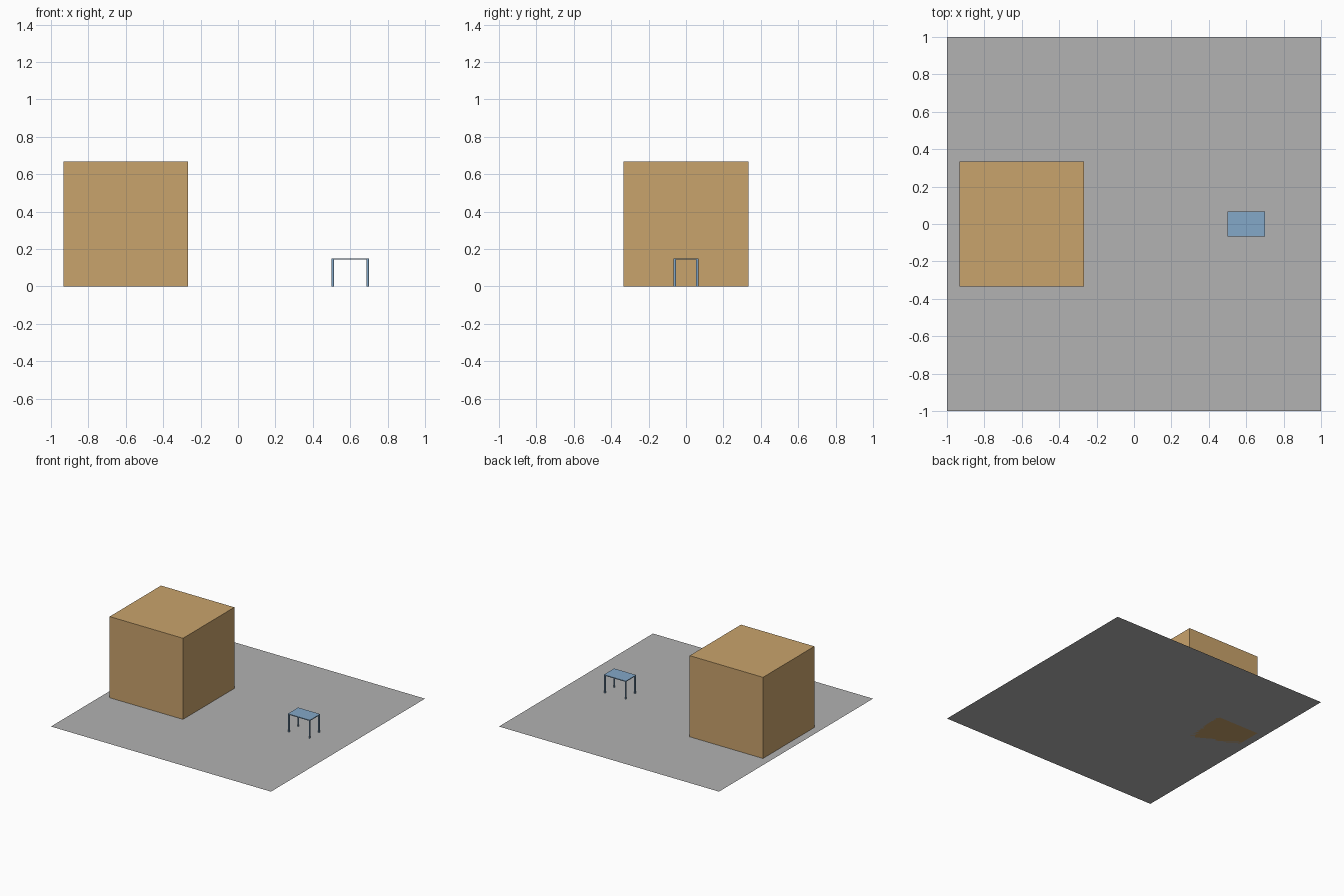
import bpy

if "Cube" in bpy.data.objects:
    bpy.data.objects.remove(bpy.data.objects["Cube"])


def material(name, srgb):
    m = bpy.data.materials.new(name)
    lin = [((c / 255 + 0.055) / 1.055) ** 2.4 for c in srgb]
    m.diffuse_color = (*lin, 1)
    m.use_nodes = True
    m.node_tree.nodes["Principled BSDF"].inputs["Base Color"].default_value = m.diffuse_color
    return m


GREY = material("floor grey", (178, 178, 178))
TAN = material("cardboard tan", (201, 163, 108))
BLUE = material("table blue", (131, 168, 200))


def finish(name, mat):
    ob = bpy.context.object
    ob.name = name
    ob.data.materials.append(mat)
    return ob


def box(name, centre, size, mat):
    bpy.ops.mesh.primitive_cube_add(size=1, location=centre)
    bpy.context.object.scale = size
    bpy.ops.object.transform_apply(location=False, rotation=False, scale=True)
    return finish(name, mat)


U = 1 / 15  # layout module

# Flat floor sheet
bpy.ops.mesh.primitive_plane_add(size=2)
finish("floor", GREY)

# Large crate
box("crate", (-9 * U, 0, 5 * U), (10 * U, 10 * U, 10 * U), TAN)

# Small table: thin top and four slim legs flush with its corners
TABLE_X, WIDTH, DEPTH, HEIGHT = 9 * U, 3 * U, 2 * U, 0.15
TOP, LEG_R = 0.0067, 0.0067
box("table_top", (TABLE_X, 0, HEIGHT - TOP / 2), (WIDTH, DEPTH, TOP), BLUE)

leg_height = HEIGHT - TOP
for sx, side in ((-1, "left"), (1, "right")):
    for sy, end in ((-1, "front"), (1, "back")):
        bpy.ops.mesh.primitive_cylinder_add(
            vertices=16, radius=LEG_R, depth=leg_height,
            location=(TABLE_X + sx * (WIDTH / 2 - LEG_R),
                      sy * (DEPTH / 2 - LEG_R), leg_height / 2))
        finish(f"table_leg_{end}_{side}", BLUE)
        bpy.ops.object.shade_smooth_by_angle()
